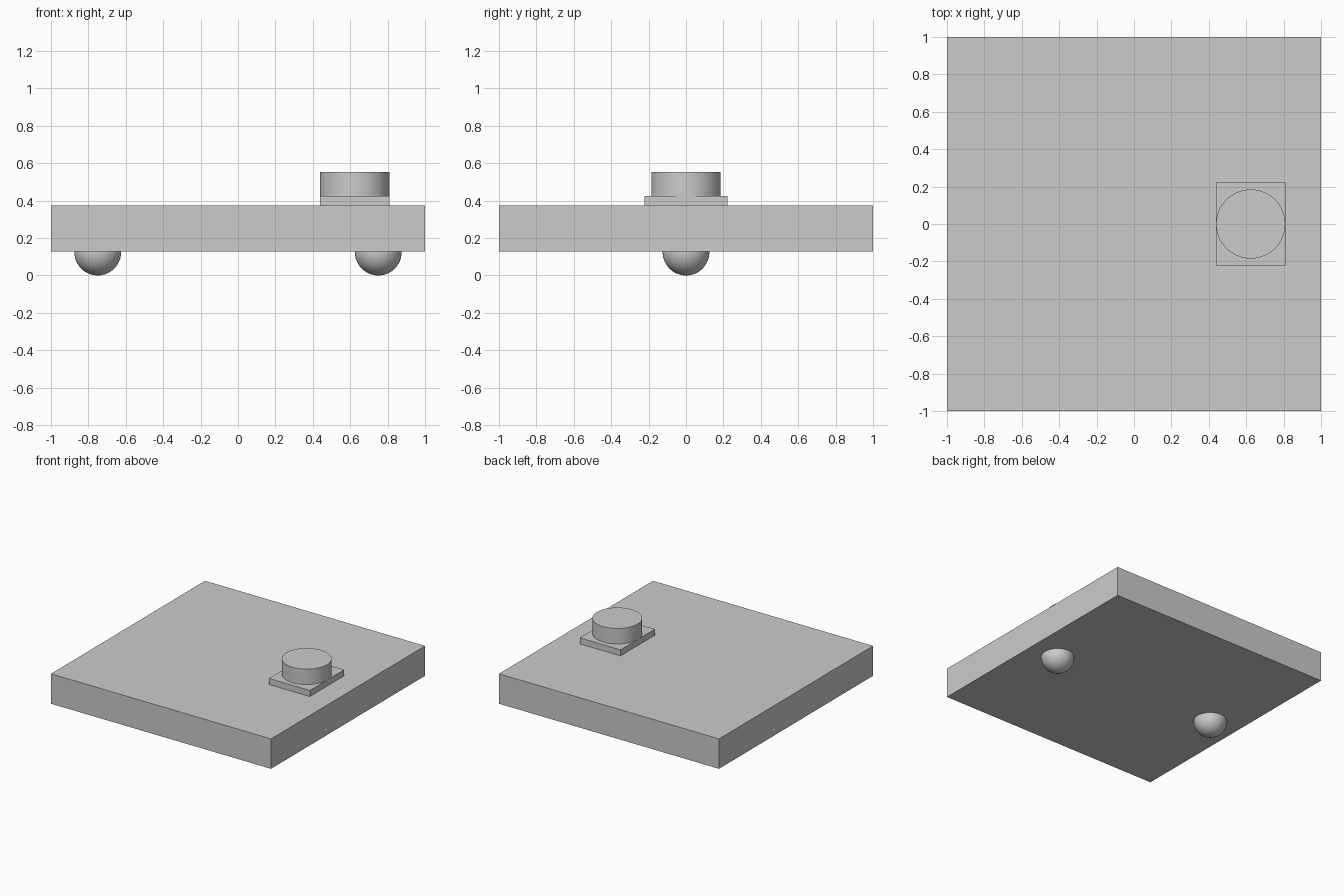
import bpy
import math

cube = bpy.data.objects.get("Cube")
if cube:
    bpy.data.objects.remove(cube, do_unlink=True)

# Single plain grey
grey = bpy.data.materials.new("plain_grey")
grey.use_nodes = True
colour = (0.6, 0.6, 0.6, 1)
grey.diffuse_color = colour
grey.node_tree.nodes["Principled BSDF"].inputs["Base Color"].default_value = colour


def finish(name, smooth=False):
    ob = bpy.context.object
    ob.name = name
    ob.data.materials.append(grey)
    if smooth:
        bpy.ops.object.shade_smooth_by_angle(angle=math.radians(35))
    return ob


def box(name, size, centre):
    bpy.ops.mesh.primitive_cube_add(size=1, location=centre)
    bpy.context.object.scale = size
    bpy.ops.object.transform_apply(location=False, rotation=False, scale=True)
    return finish(name)


# Square slab
box("slab", (2, 2, 0.246), (0, 0, 0.252))

# Mounting pad and round knob on the left side of the top
box("knob_pad", (0.37, 0.446, 0.05), (0.624, 0, 0.4))
bpy.ops.mesh.primitive_cylinder_add(vertices=64, radius=0.185, depth=0.127,
                                    location=(0.624, 0, 0.4885))
finish("knob", smooth=True)

# Ball feet half sunk into the underside
for side, x in (("left", 0.75), ("right", -0.75)):
    bpy.ops.mesh.primitive_uv_sphere_add(segments=48, ring_count=24, radius=0.125,
                                         location=(x, 0, 0.125))
    finish(side + "_ball_foot", smooth=True)
